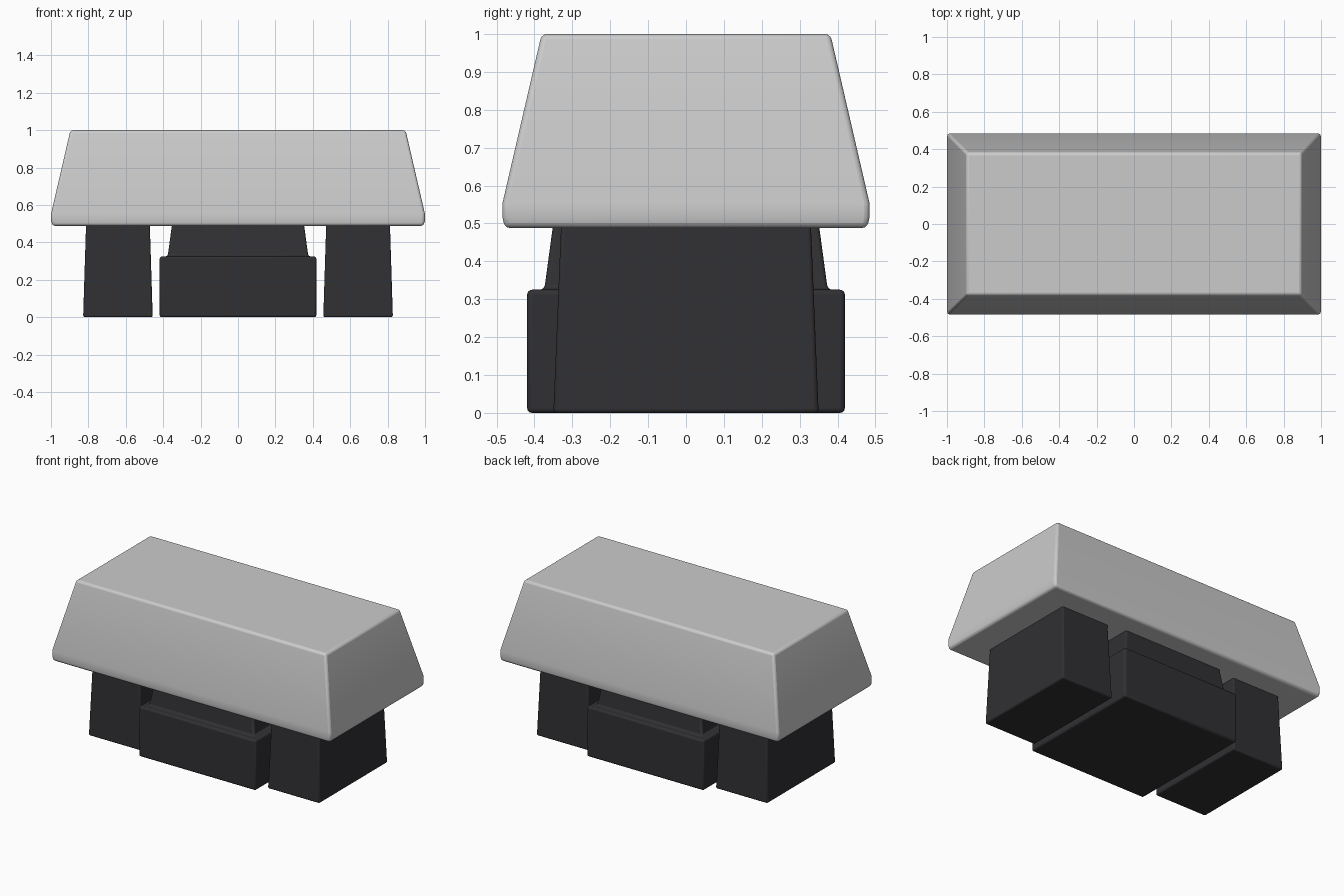
import bpy, bmesh

if "Cube" in bpy.data.objects:
    bpy.data.objects.remove(bpy.data.objects["Cube"])

dark = bpy.data.materials.new("dark_charcoal")
dark.diffuse_color = (0.03, 0.03, 0.034, 1)
dark.use_nodes = True
dark.node_tree.nodes["Principled BSDF"].inputs["Base Color"].default_value = dark.diffuse_color


def loft(name, rings, bevel, cx=0.0, mat=None):
    """Closed stack of rectangles; each ring is (z, half_x, half_y)."""
    bm = bmesh.new()
    loops = [[bm.verts.new((cx + sx * hx, sy * hy, z))
              for sx, sy in ((-1, -1), (1, -1), (1, 1), (-1, 1))]
             for z, hx, hy in rings]
    for a, b in zip(loops, loops[1:]):
        for i in range(4):
            j = (i + 1) % 4
            bm.faces.new((a[i], a[j], b[j], b[i]))
    bm.faces.new(loops[0][::-1])
    bm.faces.new(loops[-1])
    bmesh.ops.recalc_face_normals(bm, faces=bm.faces[:])
    me = bpy.data.meshes.new(name)
    bm.to_mesh(me)
    bm.free()
    ob = bpy.data.objects.new(name, me)
    bpy.context.collection.objects.link(ob)
    if mat:
        me.materials.append(mat)
    mod = ob.modifiers.new("rounded_edges", "BEVEL")
    mod.width = bevel
    mod.segments = 3
    mod.limit_method = 'ANGLE'
    mod.angle_limit = 0.52
    bpy.ops.object.select_all(action='DESELECT')
    ob.select_set(True)
    bpy.context.view_layer.objects.active = ob
    bpy.ops.object.shade_smooth_by_angle(angle=0.6)
    return ob


# Tapered cap with a short upright lip at the bottom
loft("cap", [(0.488, 0.992, 0.479), (0.515, 0.999, 0.484),
             (0.555, 0.999, 0.484), (1.0, 0.896, 0.381)], 0.014)

# Central block with its tapered neck
loft("center_stem", [(0, 0.419, 0.419), (0.325, 0.419, 0.419),
                     (0.325, 0.376, 0.374), (0.51, 0.351, 0.349)],
     0.012, mat=dark)

# Tapered side blocks
for side, s in (("left", -1), ("right", 1)):
    loft(side + "_block", [(0, 0.186, 0.35), (0.51, 0.170, 0.329)],
         0.01, cx=s * 0.642, mat=dark)
